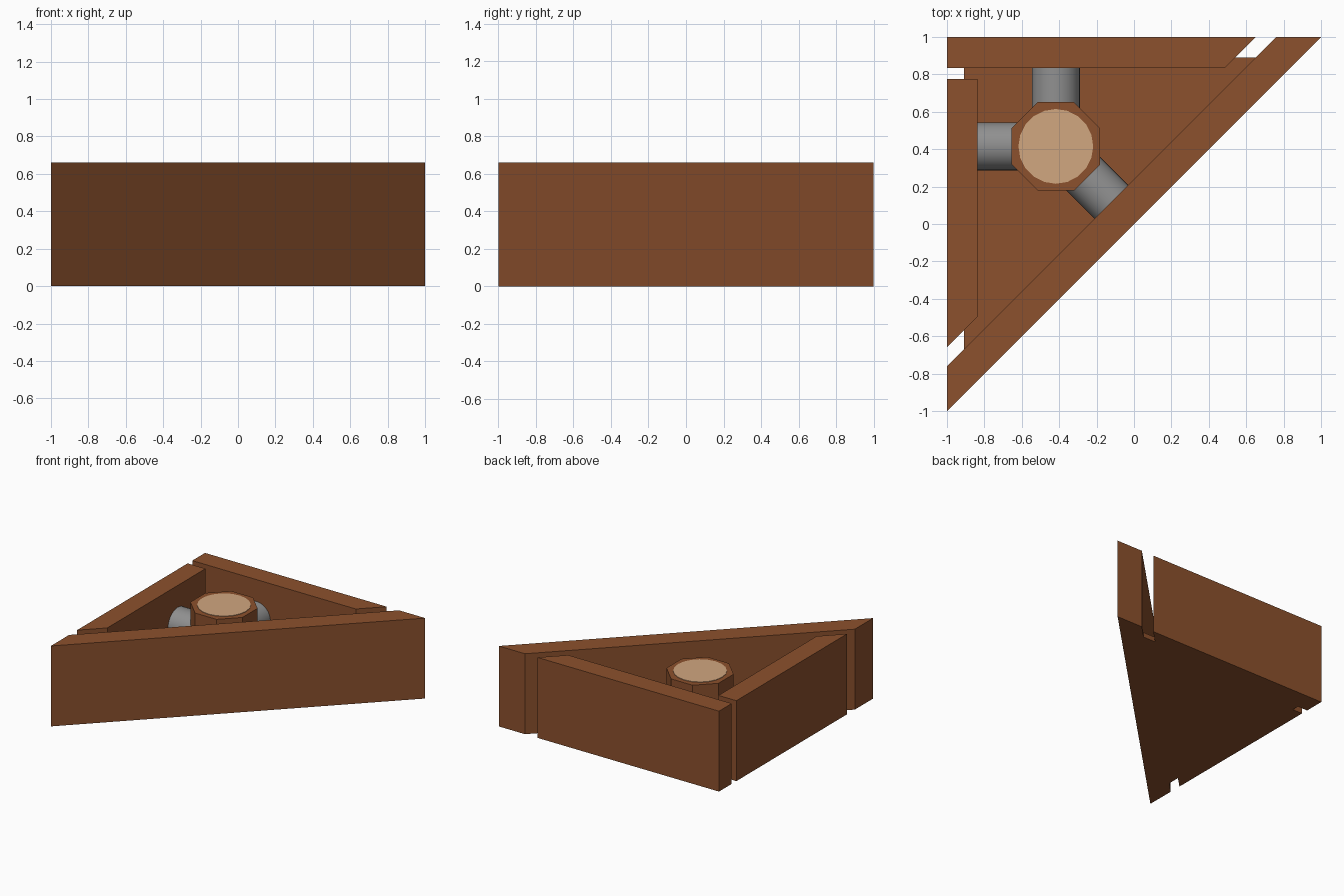
import bpy, bmesh, math
from mathutils import Vector, Matrix

if "Cube" in bpy.data.objects:
    bpy.data.objects.remove(bpy.data.objects["Cube"])


def material(name, rgb):
    m = bpy.data.materials.new(name)
    m.diffuse_color = (*rgb, 1)
    m.use_nodes = True
    m.node_tree.nodes["Principled BSDF"].inputs["Base Color"].default_value = m.diffuse_color
    return m


BROWN = material("brown_wood", (0.262, 0.082, 0.026))
TAN = material("tan_disc", (0.64, 0.385, 0.215))
GREY = material("grey_metal", (0.28, 0.28, 0.28))


def prism(name, outline, z0, z1, mat):
    """Extrude a flat outline from z0 up to z1."""
    bm = bmesh.new()
    face = bm.faces.new([bm.verts.new((x, y, z0)) for x, y in outline])
    top = bmesh.ops.extrude_face_region(bm, geom=[face])["geom"]
    bmesh.ops.translate(bm, vec=(0, 0, z1 - z0),
                        verts=[v for v in top if isinstance(v, bmesh.types.BMVert)])
    bmesh.ops.recalc_face_normals(bm, faces=bm.faces)
    me = bpy.data.meshes.new(name)
    bm.to_mesh(me)
    bm.free()
    me.materials.append(mat)
    ob = bpy.data.objects.new(name, me)
    bpy.context.collection.objects.link(ob)
    return ob


def ring(n, radius, offset=0.0):
    return [(CX + radius * math.cos(math.tau * i / n + offset),
             CY + radius * math.sin(math.tau * i / n + offset)) for i in range(n)]


CX, CY = -0.418, 0.415   # hub centre
H = 0.66                 # wall height

# Three walls with open gaps at the corners
prism("back_wall", [(-1, 1), (-1, 0.835), (0.485, 0.835), (0.65, 1)], 0, H, BROWN)
prism("left_wall", [(-1, 0.775), (-1, -0.66), (-0.838, -0.498), (-0.838, 0.775)], 0, H, BROWN)
prism("diagonal_wall", [(-1, -1), (1, 1), (0.762, 1), (-1, -0.762)], 0, H, BROWN)

# Floor, tucked into the walls
prism("floor", [(-0.91, 0.89), (-0.91, -0.79), (0.77, 0.89)], 0, 0.04, BROWN)

# Octagonal hub with a pale disc on top
prism("hub", ring(8, 0.236 / math.cos(math.pi / 8), math.pi / 8), 0, 0.61, BROWN)
prism("hub_disc", ring(20, 0.2), 0.609, 0.614, TAN)

# Rods from the hub to each wall
for name, angle in (("back_rod", 90), ("left_rod", 180), ("diagonal_rod", -45)):
    a = math.radians(angle)
    d = Vector((math.cos(a), math.sin(a), 0))
    r0, r1 = 0.1, 0.43
    bpy.ops.mesh.primitive_cylinder_add(
        vertices=32, radius=0.128, depth=r1 - r0,
        location=Vector((CX, CY, 0.353)) + d * (r0 + r1) / 2,
        rotation=(0, math.pi / 2, a))
    rod = bpy.context.object
    rod.name = name
    rod.data.materials.append(GREY)
    bpy.ops.object.shade_smooth_by_angle()
